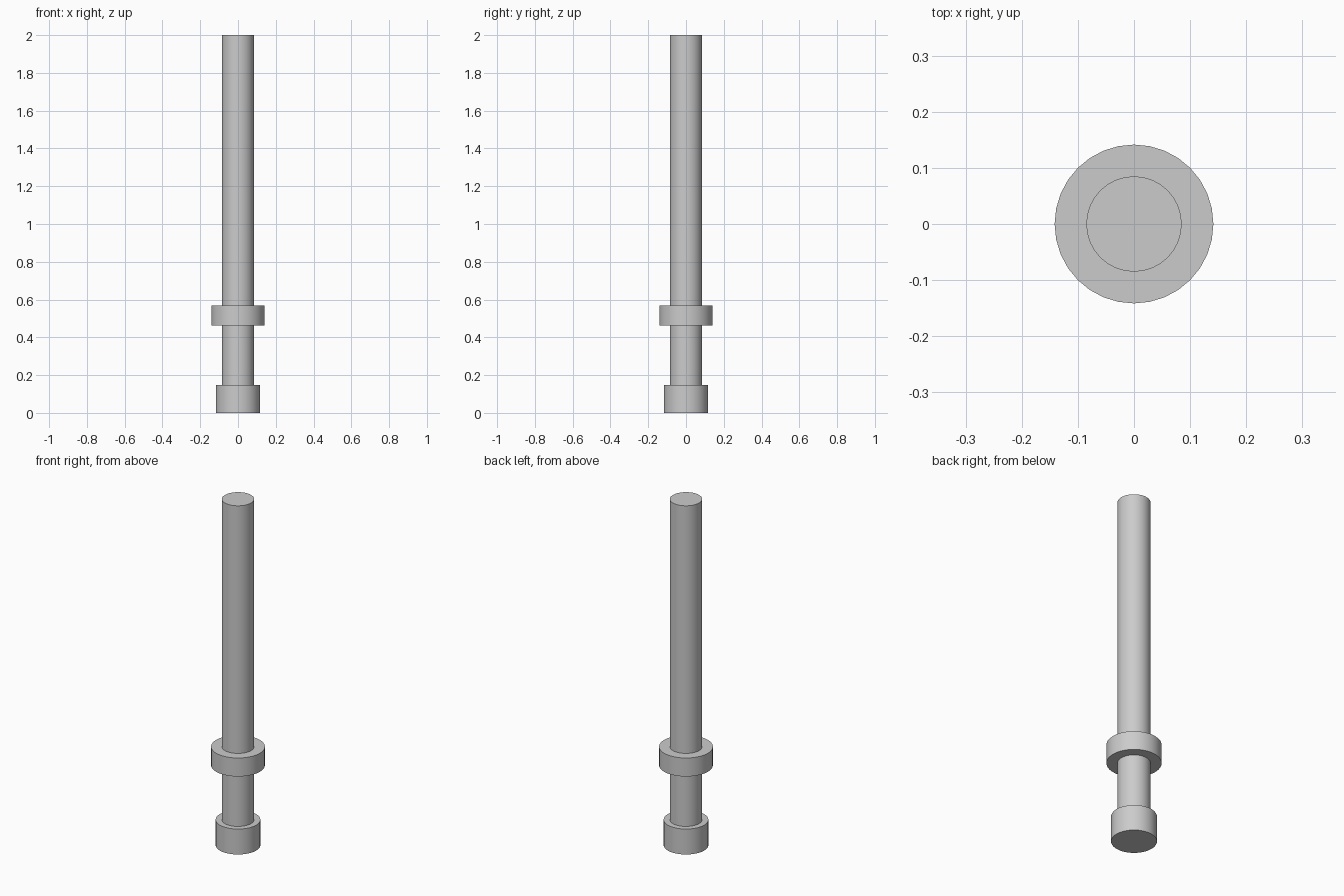
import bpy
import math

if "Cube" in bpy.data.objects:
    bpy.data.objects.remove(bpy.data.objects["Cube"])


def cylinder(name, radius, z0, z1, sides=32):
    bpy.ops.mesh.primitive_cylinder_add(
        vertices=sides, radius=radius, depth=z1 - z0,
        location=(0, 0, (z0 + z1) / 2))
    obj = bpy.context.object
    obj.name = name
    bpy.ops.object.shade_smooth_by_angle(angle=math.radians(30))
    return obj


# Long central rod, seated in the foot
cylinder("shaft", 0.085, 0.13, 2.0)
# Wide ring around the rod
cylinder("collar", 0.1415, 0.462, 0.569)
# Thick foot at the bottom
cylinder("foot", 0.1175, 0.0, 0.147)
